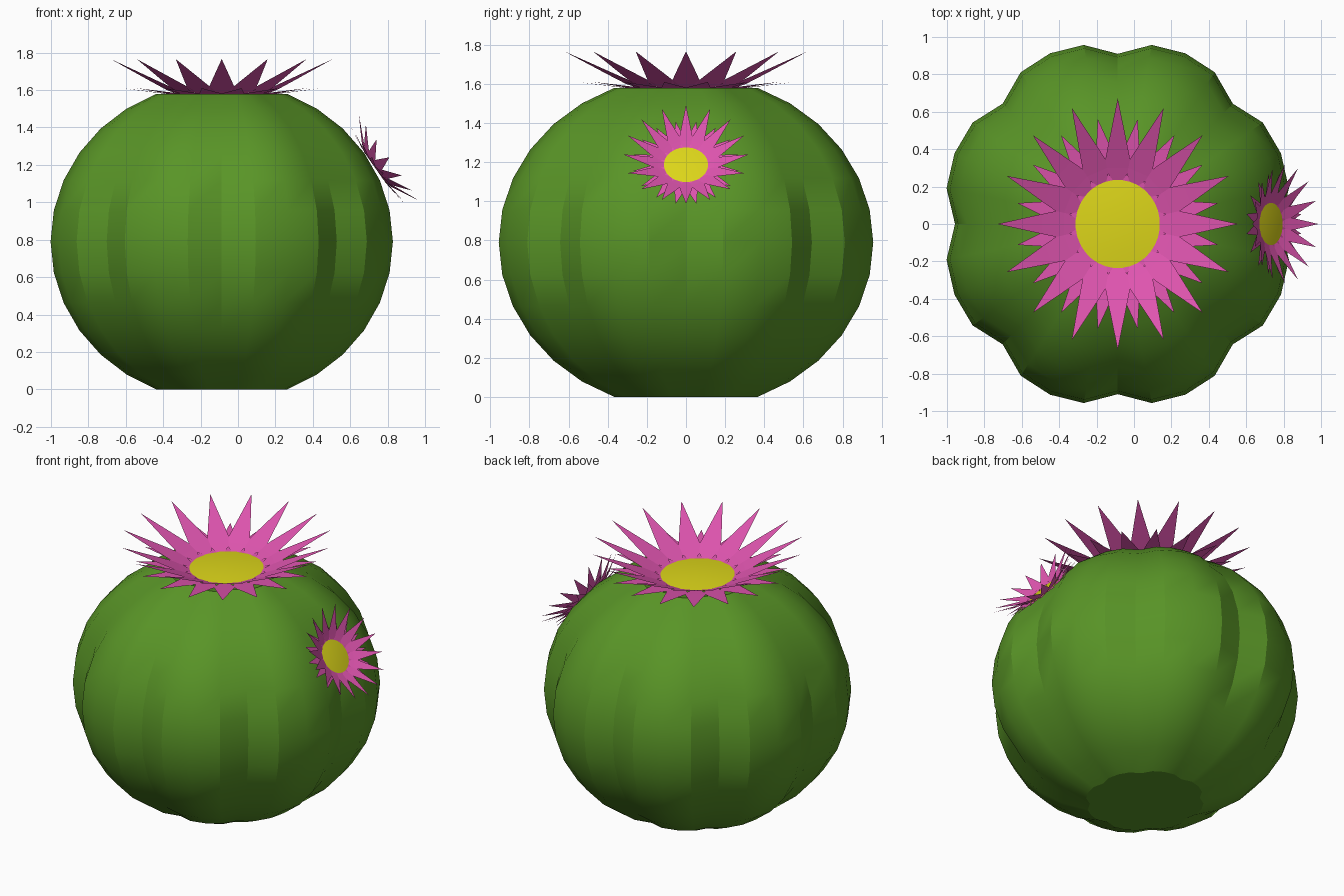
import bpy, math
from mathutils import Matrix, Vector

if "Cube" in bpy.data.objects:
    bpy.data.objects.remove(bpy.data.objects["Cube"])


def material(name, rgb):
    m = bpy.data.materials.new(name)
    m.diffuse_color = (*rgb, 1)
    m.use_nodes = True
    m.node_tree.nodes["Principled BSDF"].inputs["Base Color"].default_value = m.diffuse_color
    return m


GREEN = material("cactus_green", (0.10, 0.30, 0.02))
PINK = material("petal_pink", (0.74, 0.09, 0.43))
YELLOW = material("flower_yellow", (0.72, 0.67, 0.01))
CX, SX = -0.087, 0.956      # plant axis, and squash along x


def make(name, verts, faces, mat, matrix=Matrix(), smooth=None):
    me = bpy.data.meshes.new(name)
    me.from_pydata(verts, [], faces)
    me.materials.append(mat)
    if smooth:
        me.shade_smooth()
        me.set_sharp_from_angle(angle=math.radians(smooth))
    ob = bpy.data.objects.new(name, me)
    bpy.context.collection.objects.link(ob)
    ob.matrix_world = matrix
    return ob


def cactus_body():
    # eight-lobed sphere, cut flat below and dimpled on top
    lobe = [0.91, 0.976, 0.988, 0.976]
    n, rings, verts, faces = 32, 13, [], []
    for j in range(rings):
        a = math.radians(-67.5 + 11.25 * j)
        for i in range(n):
            t = math.tau * i / n
            r = lobe[i % 4] * math.cos(a)
            verts.append((SX * r * math.cos(t), r * math.sin(t), 0.79 + 0.855 * math.sin(a)))
    for j in range(rings - 1):
        for i in range(n):
            k = (i + 1) % n
            faces.append((j * n + i, j * n + k, (j + 1) * n + k, (j + 1) * n + i))
    top = (rings - 1) * n
    verts += [(0, 0, 0), (0, 0, 1.50)]
    for i in range(n):
        k = (i + 1) % n
        faces.append((k, i, len(verts) - 2))
        faces.append((top + i, top + k, len(verts) - 1))
    make("cactus_body", verts, faces, GREEN, Matrix.Translation((CX, 0, 0)), 25)


def petals(name, count, offset, outline, matrix):
    # outline: (radius, half width, height) from the base to the tip
    verts, faces = [], []
    for i in range(count):
        rot = Matrix.Rotation(math.tau * (i + offset) / count, 3, 'Z')
        b = len(verts)
        for r, w, z in outline:
            verts += [rot @ Vector((r, -w, z)), rot @ Vector((r, w, z))]
        r, w, z = outline[-1]
        for s in range(len(outline) - 1):
            k = b + 2 * s
            faces.append((k, k + 2, k + 3, k + 1))
    make(name, verts, faces, PINK, matrix)


def flower(prefix, matrix):
    petals(prefix + "_upper_petals", 16, 0,
           [(0.235, 0.028, 0.008), (0.30, 0.078, 0.035), (0.42, 0.054, 0.088), (0.67, 0.0005, 0.20)], matrix)
    petals(prefix + "_lower_petals", 16, 0.5,
           [(0.235, 0.028, 0.006), (0.30, 0.07, 0.014), (0.57, 0.0005, 0.045)], matrix)
    # slightly domed centre
    verts, faces, n = [(0, 0, 0.018)], [], 32
    for r, z in ((0.15, 0.013), (0.248, 0.004)):
        verts += [(r * math.cos(math.tau * i / n), r * math.sin(math.tau * i / n), z) for i in range(n)]
    for i in range(n):
        k = (i + 1) % n
        faces += [(0, 1 + i, 1 + k), (1 + i, 1 + n + i, 1 + n + k, 1 + k)]
    make(prefix + "_centre", verts, faces, YELLOW, matrix, 40)


cactus_body()
squash = Matrix.Diagonal((SX, 1, 1, 1))
flower("top_flower", Matrix.Translation((CX, 0, 1.565)) @ squash)
flower("side_flower", Matrix.Translation((0.73, 0, 1.185))
       @ Matrix.Rotation(math.radians(55), 4, 'Y') @ Matrix.Scale(0.48, 4) @ squash)
